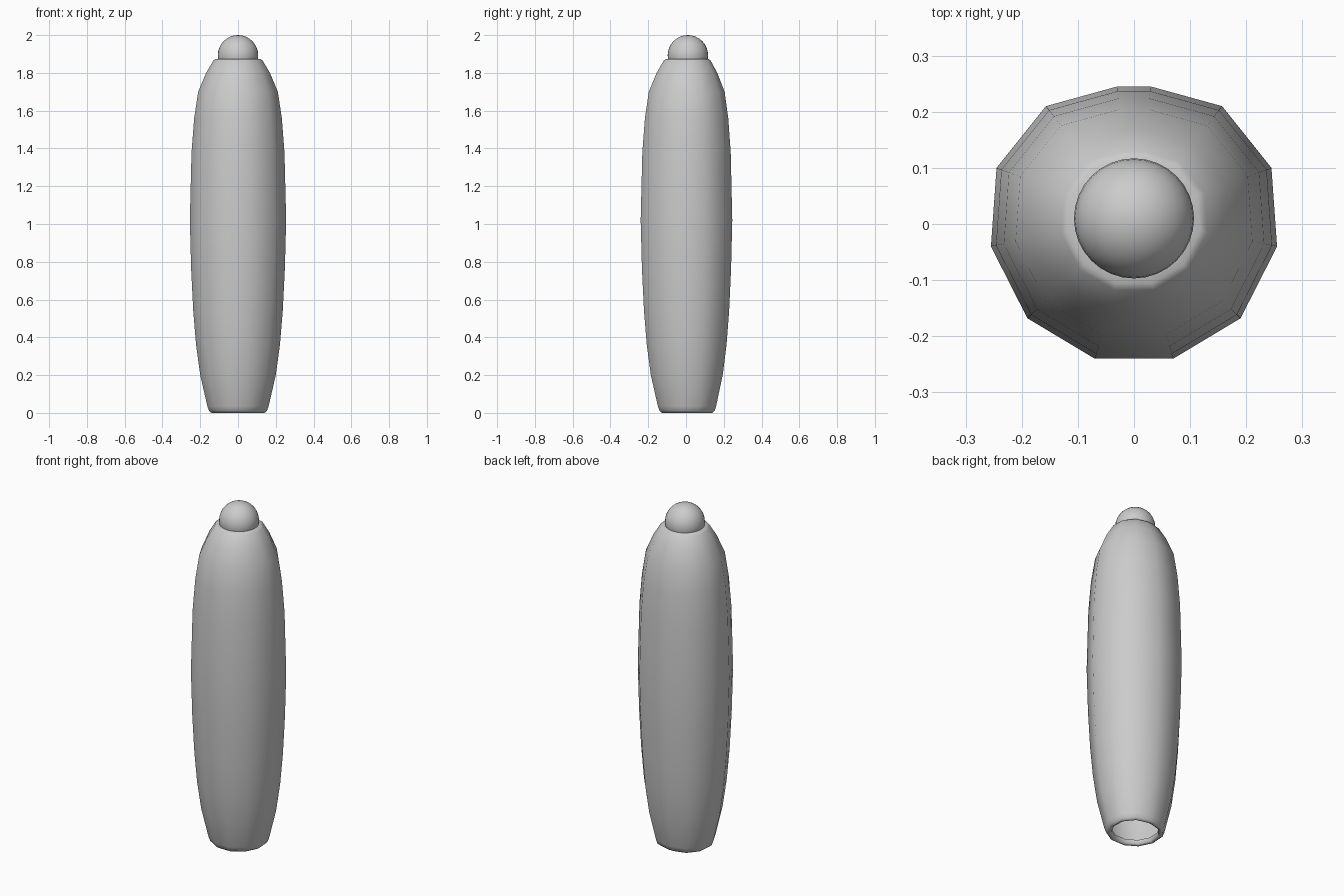
import bpy, bmesh

if "Cube" in bpy.data.objects:
    bpy.data.objects.remove(bpy.data.objects["Cube"])

CY = 0.01  # axis offset of the faceted section

# Right half of the faceted cross-section at full width, relative to the axis
half = [(0.07, -0.25), (0.19, -0.178), (0.255, -0.05),
        (0.245, 0.09), (0.157, 0.20), (0.03, 0.235)]
section = half + [(-x, y) for x, y in reversed(half)]

# Half-width and height up the body, from inside the bottom lip to the top rim
profile = [(0.125, 0.03), (0.127, 0.008), (0.14, 0.0), (0.153, 0.01),
           (0.162, 0.035), (0.20, 0.20), (0.222, 0.36), (0.237, 0.54),
           (0.248, 0.76), (0.255, 1.02), (0.246, 1.38), (0.232, 1.56),
           (0.211, 1.70), (0.169, 1.80), (0.13, 1.866), (0.118, 1.874),
           (0.09, 1.874)]

# Hollow faceted body
bm = bmesh.new()
rings = []
for w, z in profile:
    s = w / 0.255
    rings.append([bm.verts.new((x * s, CY + y * s, z)) for x, y in section])
n = len(section)
for a, b in zip(rings, rings[1:]):
    for i in range(n):
        j = (i + 1) % n
        bm.faces.new((a[i], a[j], b[j], b[i]))
for f in bm.faces:
    f.smooth = True
mesh = bpy.data.meshes.new("body")
bm.to_mesh(mesh)
bm.free()
body = bpy.data.objects.new("body", mesh)
bpy.context.collection.objects.link(body)

# Round ball on top
bpy.ops.mesh.primitive_uv_sphere_add(segments=32, ring_count=16, radius=0.107,
                                     location=(0, CY, 1.893))
ball = bpy.context.object
ball.name = "top_ball"
bpy.ops.object.shade_smooth()
